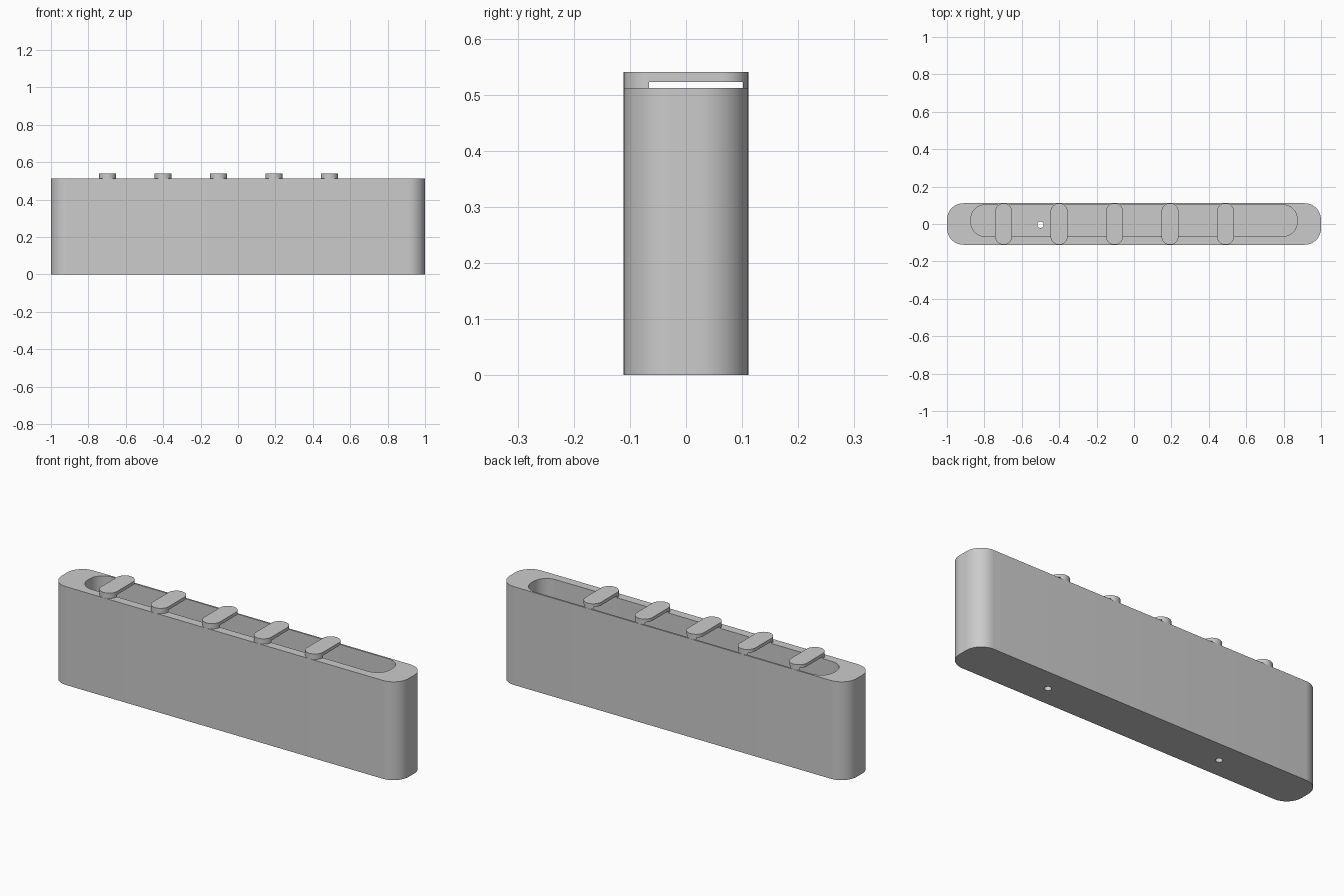
import bpy, bmesh, math

cube = bpy.data.objects.get("Cube")
if cube:
    bpy.data.objects.remove(cube, do_unlink=True)

BODY_TOP = 0.512    # rim height
SLOT_TOP = 0.523    # underside of the bars
BAR_TOP = 0.54

grey = bpy.data.materials.new("light_grey")
grey.use_nodes = True
grey.diffuse_color = (0.6, 0.6, 0.6, 1)
grey.node_tree.nodes["Principled BSDF"].inputs["Base Color"].default_value = (0.6, 0.6, 0.6, 1)


def rounded_prism(name, x0, x1, y0, y1, radius, z0, z1, steps=12):
    """Upright prism with a rounded rectangle as its outline."""
    bm = bmesh.new()
    corners = [(x1 - radius, y1 - radius), (x0 + radius, y1 - radius),
               (x0 + radius, y0 + radius), (x1 - radius, y0 + radius)]
    verts = []
    for quarter, (cx, cy) in enumerate(corners):
        for i in range(steps + 1):
            a = (quarter + i / steps) * math.pi / 2
            verts.append(bm.verts.new((cx + radius * math.cos(a), cy + radius * math.sin(a), z0)))
    bmesh.ops.remove_doubles(bm, verts=verts, dist=1e-5)
    base = bm.faces.new([v for v in verts if v.is_valid])
    side = bmesh.ops.extrude_face_region(bm, geom=[base])["geom"]
    top = [g for g in side if isinstance(g, bmesh.types.BMVert)]
    bmesh.ops.translate(bm, verts=top, vec=(0, 0, z1 - z0))
    bmesh.ops.recalc_face_normals(bm, faces=bm.faces)
    mesh = bpy.data.meshes.new(name)
    bm.to_mesh(mesh)
    bm.free()
    mesh.materials.append(grey)
    obj = bpy.data.objects.new(name, mesh)
    bpy.context.collection.objects.link(obj)
    return obj


def carve(obj, cutters):
    """Subtract the cutters and bake the result."""
    for cutter in cutters:
        mod = obj.modifiers.new("cut", 'BOOLEAN')
        mod.operation = 'DIFFERENCE'
        mod.solver = 'EXACT'
        mod.object = cutter
    graph = bpy.context.evaluated_depsgraph_get()
    mesh = bpy.data.meshes.new_from_object(obj.evaluated_get(graph))
    obj.modifiers.clear()
    obj.data = mesh


# Cutters: the trough cavity and two drain holes
cavity = rounded_prism("cavity_cutter", -0.872, 0.872, -0.066, 0.102, 0.075, 0.045, SLOT_TOP)
drains = [rounded_prism("drain_cutter", x - 0.017, x + 0.017, -0.021, 0.013, 0.017, -0.1, 0.1, 6)
          for x in (-0.5, 0.5)]

# Tall trough body
body = rounded_prism("trough_body", -1, 1, -0.111, 0.111, 0.088, 0, BODY_TOP)
carve(body, [cavity] + drains)
parts = [body]

# Five bars bridging the opening, each with feet on the rim
for i in range(5):
    x = -0.697 + i * 0.2965
    bar = rounded_prism(f"cross_bar_{i + 1}", x - 0.046, x + 0.046, -0.111, 0.111,
                        0.046, BODY_TOP, BAR_TOP)
    carve(bar, [cavity])
    parts.append(bar)

for cutter in [cavity] + drains:
    bpy.data.objects.remove(cutter, do_unlink=True)

# Smooth the rounded corners, keep the edges sharp
bpy.ops.object.select_all(action='DESELECT')
for obj in parts:
    obj.select_set(True)
bpy.context.view_layer.objects.active = body
bpy.ops.object.shade_smooth_by_angle(angle=math.radians(35))
